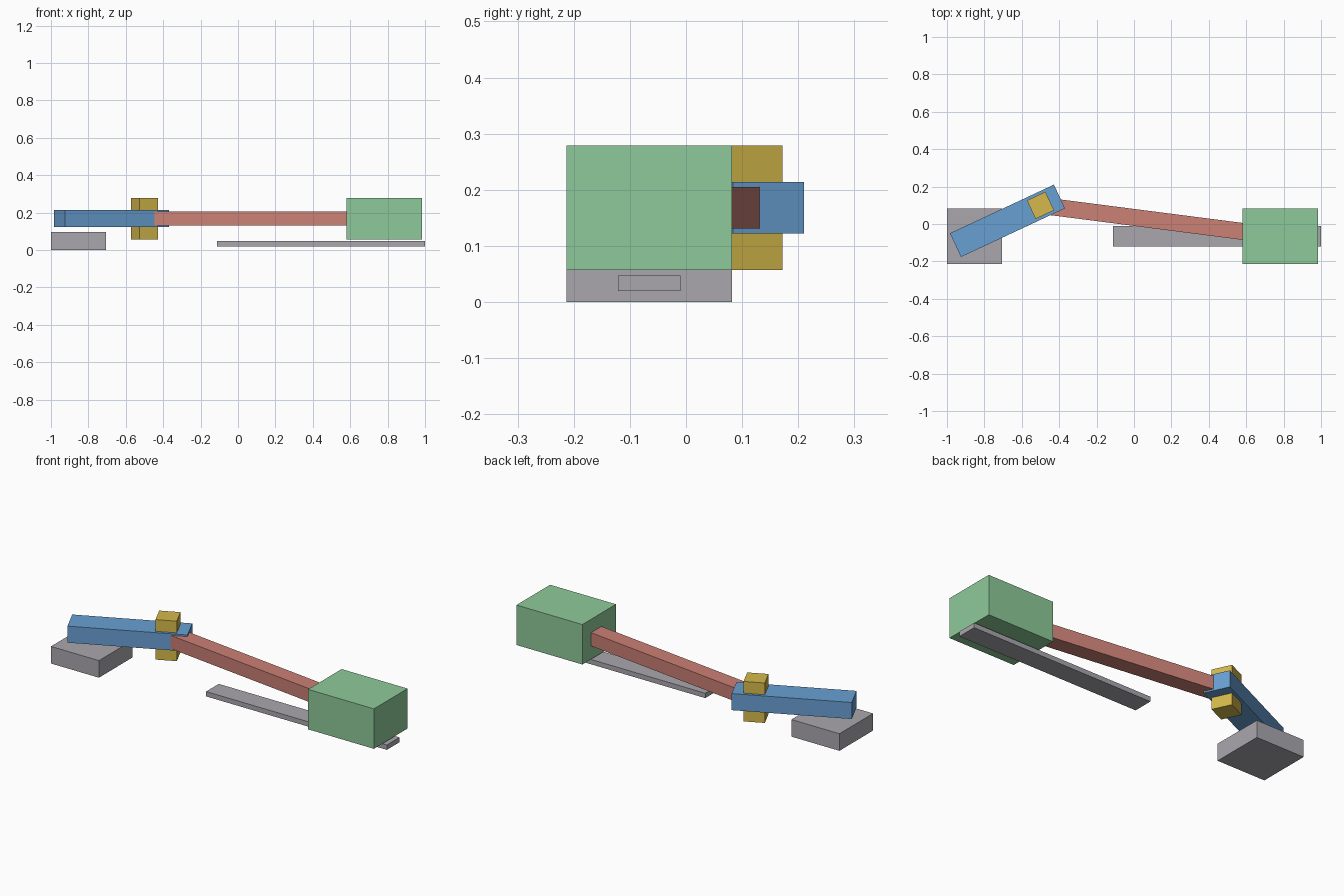
import bpy
import bmesh
import math
from mathutils import Matrix

if "Cube" in bpy.data.objects:
    bpy.data.objects.remove(bpy.data.objects["Cube"], do_unlink=True)


def material(name, rgb):
    mat = bpy.data.materials.new(name)
    mat.use_nodes = True
    mat.diffuse_color = (*rgb, 1)
    bsdf = next(n for n in mat.node_tree.nodes if n.type == 'BSDF_PRINCIPLED')
    bsdf.inputs["Base Color"].default_value = (*rgb, 1)
    return mat


GREY = material("grey", (0.40, 0.39, 0.42))
BLUE = material("blue", (0.14, 0.35, 0.65))
RED = material("red", (0.60, 0.22, 0.18))
GREEN = material("green", (0.27, 0.59, 0.32))
YELLOW = material("yellow", (0.66, 0.48, 0.07))


def box(name, centre, size, z_range, mat, angle=0.0):
    """Box centred on an xy point, spanning z_range, turned about z."""
    z0, z1 = z_range
    bm = bmesh.new()
    bmesh.ops.create_cube(bm, size=1, matrix=Matrix.Diagonal((*size, z1 - z0, 1)))
    mesh = bpy.data.meshes.new(name)
    bm.to_mesh(mesh)
    bm.free()
    mesh.materials.append(mat)
    obj = bpy.data.objects.new(name, mesh)
    obj.location = (*centre, (z0 + z1) / 2)
    obj.rotation_euler.z = angle
    bpy.context.collection.objects.link(obj)
    return obj


def bar(name, a, b, overhang, width, z_range, mat):
    """Flat bar running from joint a to joint b, longer by overhang at each end."""
    dx, dy = b[0] - a[0], b[1] - a[1]
    centre = ((a[0] + b[0]) / 2, (a[1] + b[1]) / 2)
    length = math.hypot(dx, dy) + 2 * overhang
    return box(name, centre, (length, width), z_range, mat, math.atan2(dy, dx))


# Joint positions of the slider-crank
PIVOT = (-0.853, -0.0655)
CRANK_END = (-0.5, 0.0995)
SLIDER = (0.782, -0.0655)
crank_angle = math.atan2(CRANK_END[1] - PIVOT[1], CRANK_END[0] - PIVOT[0])

# Fixed parts
box("base_block", PIVOT, (0.295, 0.295), (0.0, 0.095), GREY)
box("guide_rail", (0.444, -0.0655), (1.111, 0.111), (0.02, 0.047), GREY)

# Moving parts
bar("crank_arm", PIVOT, CRANK_END, 0.112, 0.14, (0.122, 0.214), BLUE)
bar("connecting_rod", CRANK_END, SLIDER, 0.0, 0.09, (0.131, 0.205), RED)
box("slider_block", SLIDER, (0.405, 0.295), (0.057, 0.279), GREEN)

# Joint pins; the slider pin sits just inside its block
box("crank_pin", CRANK_END, (0.109, 0.109), (0.057, 0.279), YELLOW, crank_angle)
box("slider_pin", SLIDER, (0.109, 0.109), (0.062, 0.274), YELLOW)
